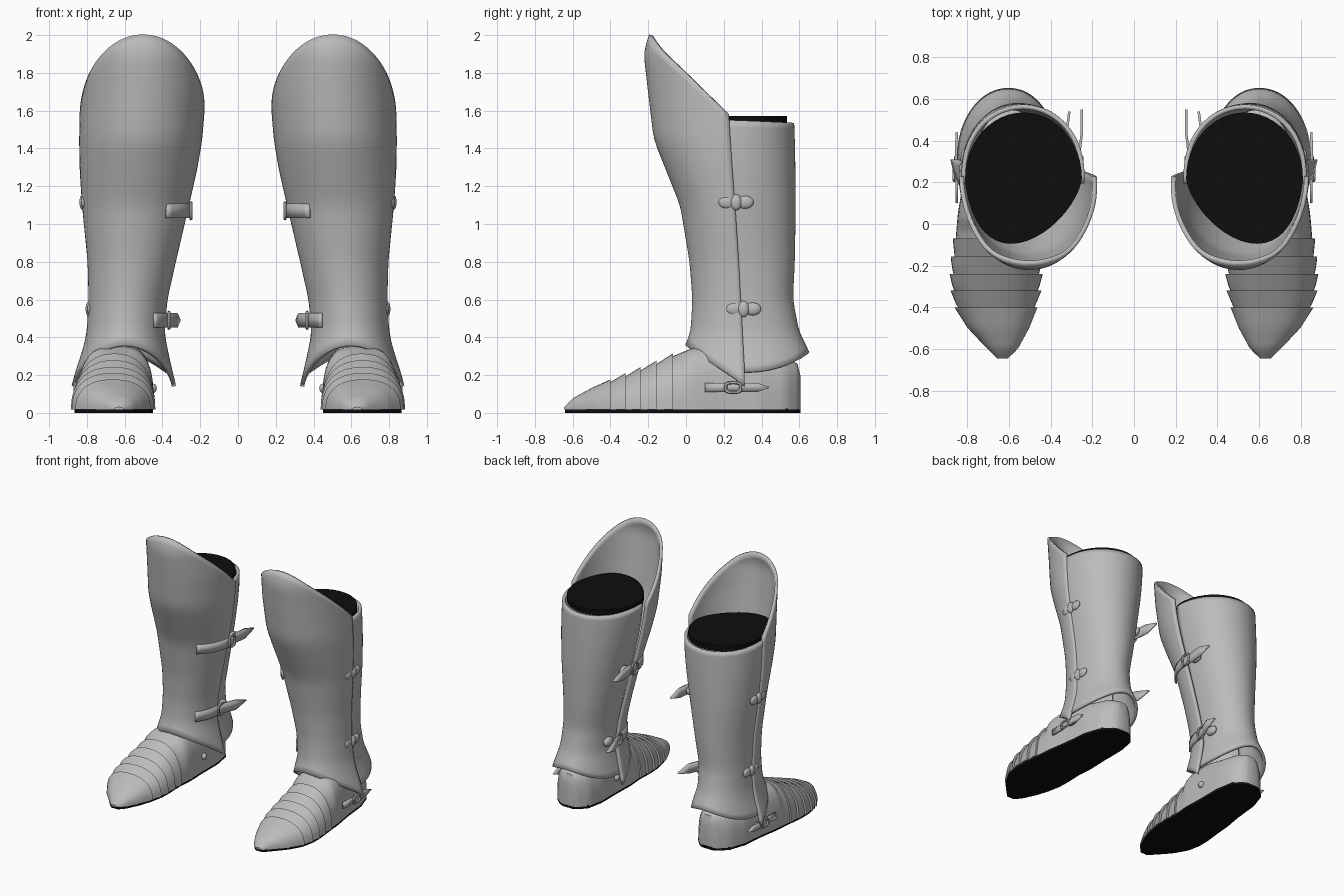
import bpy, bmesh
from math import sin, cos, pi, copysign

if "Cube" in bpy.data.objects:
    bpy.data.objects.remove(bpy.data.objects["Cube"])


def material(name, rgb):
    m = bpy.data.materials.new(name)
    m.use_nodes = True
    m.diffuse_color = (*rgb, 1)
    m.node_tree.nodes["Principled BSDF"].inputs["Base Color"].default_value = (*rgb, 1)
    return m


STEEL = material("steel grey", (0.5, 0.5, 0.5))
BLACK = material("black lining", (0.004, 0.004, 0.004))


def lerp_table(table, t):
    """Linear lookup in rows of (key, values...)."""
    t = min(max(t, table[0][0]), table[-1][0])
    for a, b in zip(table, table[1:]):
        if t <= b[0]:
            k = (t - a[0]) / (b[0] - a[0])
            return [p + (q - p) * k for p, q in zip(a[1:], b[1:])]


def finish(name, bm, mat, thick=0, angle=40):
    """Turn a bmesh into a smooth, mirrored part."""
    bmesh.ops.recalc_face_normals(bm, faces=bm.faces)
    me = bpy.data.meshes.new(name)
    bm.to_mesh(me)
    bm.free()
    me.materials.append(mat)
    ob = bpy.data.objects.new(name, me)
    bpy.context.collection.objects.link(ob)
    bpy.ops.object.select_all(action='DESELECT')
    ob.select_set(True)
    bpy.context.view_layer.objects.active = ob
    bpy.ops.object.shade_smooth_by_angle(angle=angle * pi / 180)
    if thick:
        mod = ob.modifiers.new("Thickness", 'SOLIDIFY')
        mod.thickness = thick
        mod.offset = 0
    ob.modifiers.new("Pair", 'MIRROR').use_mirror_merge = False
    return ob


def grid(name, rows, mat, thick=0, caps=False):
    """Skin rows of points; caps closes the first and last row."""
    bm = bmesh.new()
    vs = [[bm.verts.new(p) for p in r] for r in rows]
    for a, b in zip(vs, vs[1:]):
        for i in range(len(a) - 1):
            bm.faces.new((a[i], a[i + 1], b[i + 1], b[i]))
    if caps:
        bm.faces.new(vs[0])
        bm.faces.new(vs[-1])
    return finish(name, bm, mat, thick)


def prism(name, outline, z0, z1, mat):
    bm = bmesh.new()
    f = bm.faces.new([bm.verts.new((x, y, z0)) for x, y in outline])
    ext = bmesh.ops.extrude_face_region(bm, geom=[f])["geom"]
    bmesh.ops.translate(bm, vec=(0, 0, z1 - z0),
                        verts=[v for v in ext if isinstance(v, bmesh.types.BMVert)])
    return finish(name, bm, mat)


# Leg profile: height, inner x, outer x, front y, seam y, back y
LEG = [(.13, .335, .875, -.03, .31, .66), (.25, .365, .84, -.02, .31, .66),
       (.32, .38, .815, -.01, .305, .645), (.42, .4, .79, .035, .3, .59),
       (.6, .385, .78, .045, .29, .555), (.8, .34, .785, .03, .28, .565),
       (1.1, .27, .815, -.02, .26, .57), (1.3, .225, .828, -.1, .245, .568),
       (1.45, .2, .83, -.16, .235, .565), (1.7, .18, .825, -.19, .22, .555),
       (1.92, .18, .825, -.215, .22, .555), (2, .18, .825, -.18, .22, .555)]


def leg(z):
    rows = [lerp_table(LEG, z + d) for d in (-.04, -.02, 0, .02, .04)]
    return [sum(c) / 5 for c in zip(*rows)]


def front_point(z, a, grow=0):
    x0, x1, yf, ys, _ = leg(z)
    return ((x0 + x1) / 2 + ((x1 - x0) / 2 + grow) * cos(a),
            ys - (ys - yf + grow) * sin(a), z)


def back_point(z, a):
    x0, x1, _, ys, yb = leg(z)
    x0, x1 = x0 + .03 * z + .01, x1 - .012
    return ((x0 + x1) / 2 + (x1 - x0) / 2 * cos(a),
            ys + (yb - ys) * copysign(abs(sin(a)) ** .9, sin(a)), z)


def shell(name, point, bottom, top, over):
    cols, steps = 40, 36
    rows = []
    for j in range(steps + 1):
        row = []
        for i in range(cols + 1):
            a = -over + (pi + 2 * over) * i / cols
            s = max(sin(a), 0)
            row.append(point(bottom(s) + (top(s) - bottom(s)) * j / steps, a))
        rows.append(row)
    return grid(name, rows, STEEL, .022)


# Front plate with raised knee and arched ankle, and the flared calf plate
shell("greave_front", front_point, lambda s: .14 + .215 * s ** .9,
      lambda s: 1.58 + .42 * s, 0)
shell("greave_back", back_point, lambda s: .215 + .1 * s * s,
      lambda s: 1.55 - .015 * s, .08)

# Dark lining closing the top of the leg
lining = []
for i in range(48):
    a = 2 * pi * i / 48
    s = sin(a)
    lining.append((.53 + .28 * cos(a) + (.06 * s * s if s < 0 else 0),
                   .22 + .315 * (s if s > 0 else -abs(s) ** 1.3)))
prism("leg_lining", lining, 1.53, 1.572, BLACK)

# Foot profile: y, centre x, half width, height
FOOT = [(-.645, .63, .025, .03), (-.6, .63, .07, .075), (-.5, .65, .14, .125),
        (-.4, .662, .187, .165), (-.3, .662, .208, .205), (-.2, .66, .21, .245),
        (-.07, .655, .2, .3), (.05, .645, .2, .35), (.2, .635, .185, .36),
        (.4, .625, .175, .31), (.53, .615, .14, .29), (.59, .61, .08, .26),
        (.605, .61, .045, .2)]
BASE = .018


def arch(y, grow=0):
    cx, w, h = lerp_table(FOOT, y)
    power = .85 if y < 0 else .65
    pts = []
    for i in range(25):
        c, s = cos(pi * i / 24), max(sin(pi * i / 24), 0)
        pts.append((cx + (w + grow) * copysign(abs(c) ** power, c), y,
                    BASE + (h - BASE + grow) * s ** power))
    return pts


def span(a, b, n):
    return [a + (b - a) * i / n for i in range(n + 1)]


# Heel and instep, toe cap, and overlapping lames flared at the rear
grid("heel_and_instep", [arch(y) for y in span(-.08, .58, 22) + [.59, .6, .605]],
     STEEL, caps=True)
toe = span(-.645, -.4, 10)
grid("toe_cap", [arch(y, .012 * i / 10) for i, y in enumerate(toe)], STEEL, caps=True)
edges = [-.41, -.32, -.24, -.155, -.07]
for k, (a, b) in enumerate(zip(edges, edges[1:])):
    grid("foot_lame_%d" % (k + 1),
         [arch(y, -.004 + .018 * i / 3) for i, y in enumerate(span(a, b, 3))],
         STEEL, caps=True)

# Flat sole
sides = [(y, *lerp_table(FOOT, y)) for y in span(-.64, .605, 50)]
prism("sole", [(c + w * .98, y) for y, c, w, h in sides]
      + [(c - w * .98, y) for y, c, w, h in reversed(sides)], 0, .024, BLACK)


def ribbon(name, path, z, half, tip=True):
    """Upright strap along an x, y path, pointed at its end."""
    n = len(path)
    rows = []
    for i, (x, y) in enumerate(path):
        h = half * (.08 if tip and i == n - 1 else 1)
        rows.append([(x, y, z - h), (x, y, z + h)])
    return grid(name, rows, STEEL, .012)


def ellipsoid(name, centre, size):
    bm = bmesh.new()
    bmesh.ops.create_uvsphere(bm, u_segments=16, v_segments=10, radius=1)
    for v in bm.verts:
        v.co = [c + p * s for c, p, s in zip(centre, v.co, size)]
    return finish(name, bm, STEEL)


def buckle(name, centre, ry, rz, r=.009):
    """Rounded ring facing sideways."""
    x, y, z = centre
    bm = bmesh.new()
    ring = []
    for i in range(16):
        a = 2 * pi * i / 16
        c, s = cos(a), sin(a)
        ring.append([bm.verts.new((x + r * sin(b), y + (ry + r * cos(b)) * copysign(abs(c) ** .6, c),
                                   z + (rz + r * cos(b)) * copysign(abs(s) ** .6, s)))
                     for b in [pi * k / 3 for k in range(6)]])
    for i in range(16):
        p, q = ring[i], ring[(i + 1) % 16]
        for k in range(6):
            bm.faces.new((p[k], p[(k + 1) % 6], q[(k + 1) % 6], q[k]))
    return finish(name, bm, STEEL)


# Outer hinges: a rounded leaf on each plate with a knuckle between
for label, y, z in (("upper", .265, 1.115), ("lower", .305, .55)):
    x = leg(z)[1]
    for side, d in (("front", -.048), ("back", .048)):
        ellipsoid("%s_hinge_%s_leaf" % (label, side), (x - .002, y + d, z), (.018, .045, .034))
    ellipsoid(label + "_hinge_knuckle", (x + .004, y, z), (.02, .03, .043))

# Inner straps wrapping the front plate, with free pointed tails
for label, z, a, tail in (("upper", 1.07, 1.32, [(.262, .34), (.25, .44), (.25, .55)]),
                          ("lower", .49, 1.12, [(.36, .35), (.325, .43), (.31, .54)])):
    wrap = [front_point(z, pi - a * (1 - t) * .72, .016)[:2] for t in span(0, 1, 8)]
    ribbon(label + "_strap", wrap + tail, z, .038)
    x, y = wrap[-1]
    buckle(label + "_buckle", (x - .012, y + .02, z), .035, .042)
    ellipsoid(label + "_strap_anchor", (x + .03, y + .09, z), (.025, .05, .035))

# Ankle strap on the outer side and a stud on the inner side
ribbon("ankle_strap", [(.85, .1), (.85, .18), (.855, .28), (.852, .38), (.85, .44)], .135, .024)
buckle("ankle_buckle", (.862, .25, .135), .04, .026)
ellipsoid("ankle_strap_stud", (.84, .3, .135), (.025, .05, .02))
ellipsoid("inner_ankle_stud", (.45, .22, .13), (.02, .025, .025))
